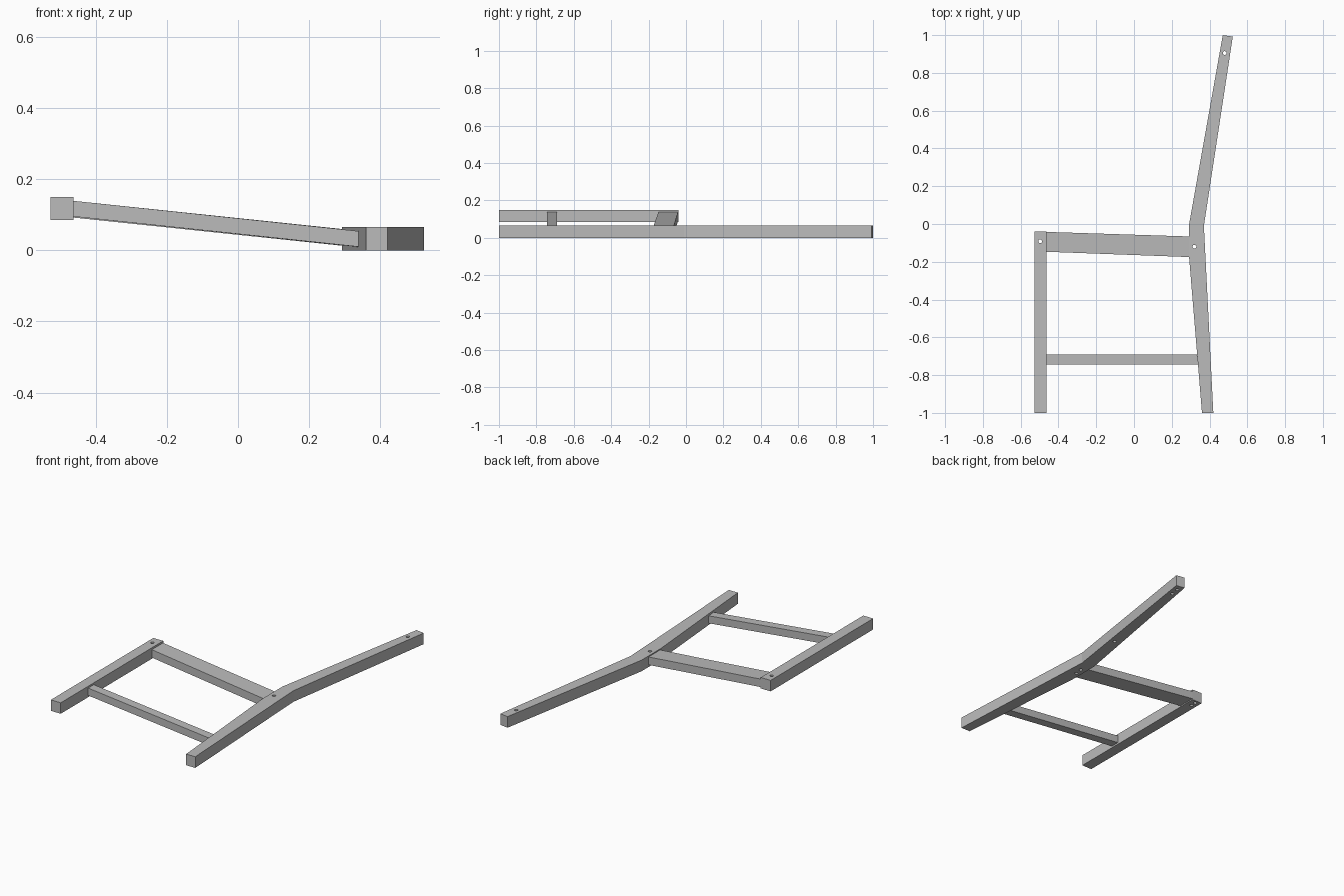
import bpy, bmesh

cube = bpy.data.objects.get("Cube")
if cube:
    bpy.data.objects.remove(cube, do_unlink=True)

grey = bpy.data.materials.new("plain grey")
grey.use_nodes = True
colour = (0.5, 0.5, 0.5, 1)
grey.diffuse_color = colour
grey.node_tree.nodes["Principled BSDF"].inputs["Base Color"].default_value = colour


def loft(name, ring_a, ring_b):
    """Solid between two matching rings of points."""
    bm = bmesh.new()
    a = [bm.verts.new(p) for p in ring_a]
    b = [bm.verts.new(p) for p in ring_b]
    bm.faces.new(a)
    bm.faces.new(b)
    for i in range(len(a)):
        j = (i + 1) % len(a)
        bm.faces.new((a[i], a[j], b[j], b[i]))
    bmesh.ops.recalc_face_normals(bm, faces=bm.faces)
    mesh = bpy.data.meshes.new(name)
    bm.to_mesh(mesh)
    bm.free()
    mesh.materials.append(grey)
    obj = bpy.data.objects.new(name, mesh)
    bpy.context.collection.objects.link(obj)
    return obj


def slab(name, outline, z0, z1):
    """Extrude a plan outline between two heights."""
    return loft(name, [(x, y, z0) for x, y in outline],
                [(x, y, z1) for x, y in outline])


def section(x0, x1, y0, y1, z0, z1):
    """End of a cross rail, cut along the leg it meets."""
    return [(x0, y0, z0), (x1, y1, z0), (x1, y1, z1), (x0, y0, z1)]


def drill(obj, x, y, z0, z1):
    """Cut a round vertical hole."""
    bpy.ops.mesh.primitive_cylinder_add(vertices=16, radius=0.01,
                                        depth=z1 - z0, location=(x, y, (z0 + z1) / 2))
    cutter = bpy.context.object
    cutter.name = "hole_cutter"
    cutter.hide_render = True
    cutter.data.materials.append(grey)
    mod = obj.modifiers.new("hole", 'BOOLEAN')
    mod.operation = 'DIFFERENCE'
    mod.solver = 'EXACT'
    mod.object = cutter
    bpy.context.view_layer.objects.active = obj
    bpy.ops.object.modifier_apply(modifier=mod.name)
    bpy.data.objects.remove(cutter, do_unlink=True)


# Upright legs, lying flat
back_leg = slab("back_leg", [(0.36, -1), (0.42, -1), (0.37, -0.01), (0.523, 0.992),
                             (0.47, 1), (0.292, 0), (0.292, -0.18)], 0, 0.066)
front_leg = slab("front_leg", [(-0.527, -1), (-0.462, -1),
                               (-0.462, -0.04), (-0.527, -0.04)], 0.085, 0.15)

# Sloping cross rails
loft("seat_rail", section(-0.462, -0.462, -0.147, -0.042, 0.092, 0.139),
     section(0.292, 0.292, -0.175, -0.066, 0.013, 0.06))
loft("stretcher", section(-0.462, -0.462, -0.743, -0.69, 0.095, 0.139),
     section(0.339, 0.334, -0.743, -0.69, 0.01, 0.054))

# Bolt holes right through, then shallow dowel holes underneath
for leg, x, y in ((back_leg, 0.32, -0.12), (back_leg, 0.48, 0.905),
                  (front_leg, -0.497, -0.092)):
    drill(leg, x, y, -0.1, 0.3)
for leg, x, y, top in ((back_leg, 0.325, -0.075, 0.03), (back_leg, 0.488, 0.957, 0.03),
                       (back_leg, 0.385, 0.29, 0.03), (front_leg, -0.497, -0.06, 0.115)):
    drill(leg, x, y, -0.1, top)
